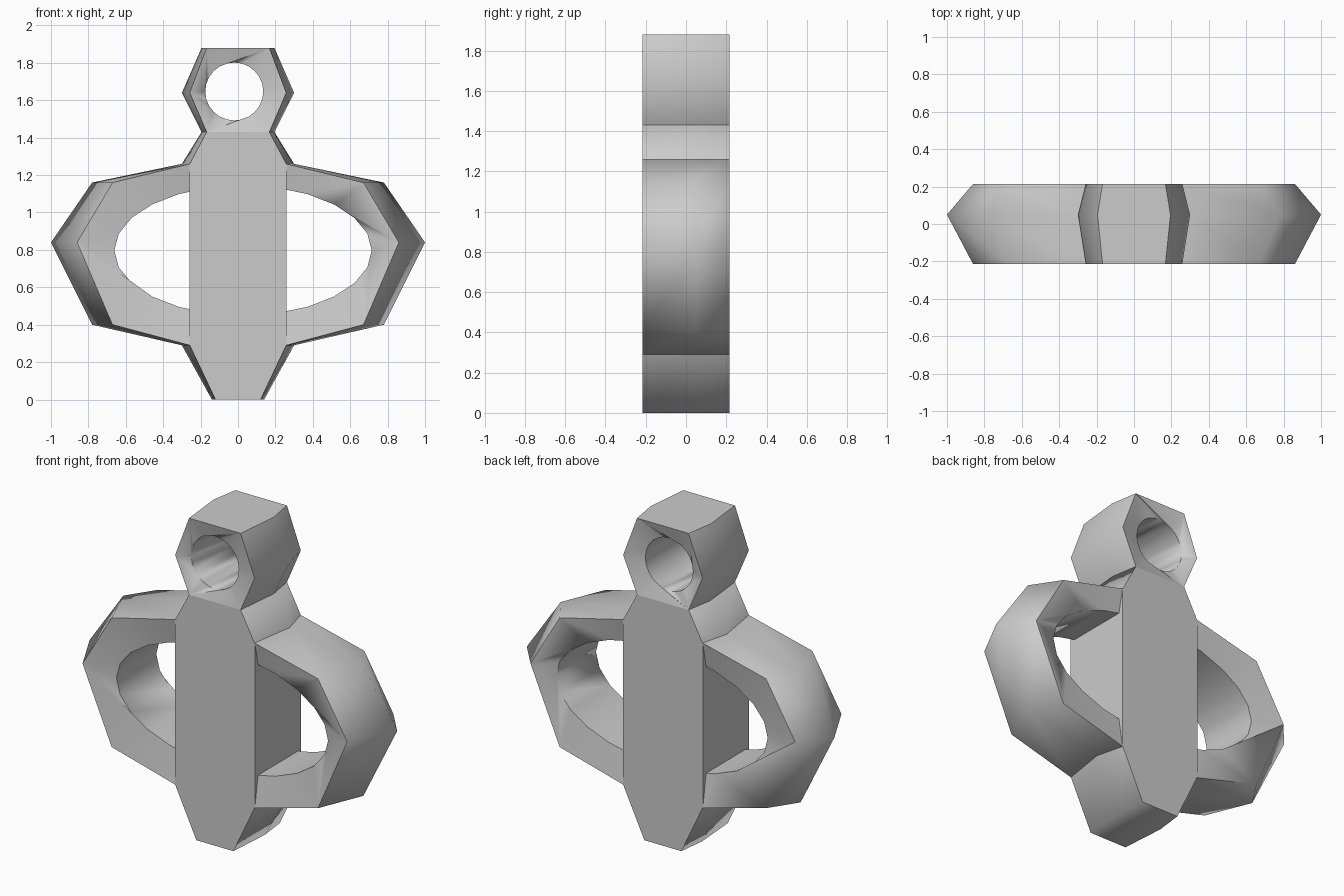
import bpy, bmesh, math

if "Cube" in bpy.data.objects:
    bpy.data.objects.remove(bpy.data.objects["Cube"])

HALF = 0.215     # half depth
RIDGE_Y = 0.05   # depth of the outward ridge round the sides
RECESS = 0.03    # faces dip slightly towards the holes


def mirrored(half):
    """Right-hand (x, z) points from bottom to top -> full closed outline."""
    return half + [(-x, z) for x, z in reversed(half)]


def build(name, half, hole=None, ridge=None):
    """Plate from a mirrored outline with a raised ridge and optional oval hole.
    half: ridge outline; front/back outlines are narrower by factor ridge."""
    k = 0.86 if ridge is None else ridge
    bm = bmesh.new()
    wide = mirrored(half)

    def loop(points, y):
        return [bm.verts.new((x, y, z)) for x, z in points]

    def strip(a, b):
        for i in range(len(a)):
            j = (i + 1) % len(a)
            bm.faces.new((a[i], a[j], b[j], b[i]))

    narrow = [(x * k, z) for x, z in wide]
    front, mid, back = loop(narrow, -HALF), loop(wide, RIDGE_Y), loop(narrow, HALF)
    strip(front, mid)
    strip(mid, back)

    if hole is None:
        bm.faces.new(front)
        bm.faces.new(back)
    else:
        cx, cz, rx, rz, n = hole
        ring = [(cx + rx * math.cos(2 * math.pi * i / n),
                 cz + rz * math.sin(2 * math.pi * i / n)) for i in range(n)]
        inner = [loop(ring, s * (HALF - RECESS)) for s in (-1, 1)]
        strip(inner[0], inner[1])

        def angle(v):
            return math.atan2((v.co.z - cz) / rz, (v.co.x - cx) / rx) % (2 * math.pi)

        # zip each outer loop to its hole loop by angle
        for outer, inn in ((front, inner[0]), (back, inner[1])):
            o, h = sorted(outer, key=angle), sorted(inn, key=angle)
            if angle(h[0]) > angle(h[-1]):
                h = h[-1:] + h[:-1]
            no, nh, i, j = len(o), len(h), 0, 0
            while i < no or j < nh:
                ao = angle(o[(i + 1) % no]) + 2 * math.pi * ((i + 1) // no)
                ah = angle(h[(j + 1) % nh]) + 2 * math.pi * ((j + 1) // nh)
                if j >= nh or (i < no and ao <= ah):
                    bm.faces.new((o[i % no], o[(i + 1) % no], h[j % nh]))
                    i += 1
                else:
                    bm.faces.new((o[i % no], h[(j + 1) % nh], h[j % nh]))
                    j += 1

    bmesh.ops.recalc_face_normals(bm, faces=bm.faces)
    mesh = bpy.data.meshes.new(name)
    bm.to_mesh(mesh)
    bm.free()
    ob = bpy.data.objects.new(name, mesh)
    bpy.context.collection.objects.link(ob)
    bpy.ops.object.select_all(action='DESELECT')
    ob.select_set(True)
    bpy.context.view_layer.objects.active = ob
    bpy.ops.object.shade_smooth_by_angle(angle=math.radians(65))
    return ob


# Wide ring forming both side loops
build("side_loops",
      [(0.30, 0.29), (0.78, 0.40), (1.0, 0.84), (0.78, 1.16), (0.30, 1.26)],
      hole=(0.027, 0.797, 0.688, 0.348, 24))

# Straight central post
build("center_post", [(0.26, 0.29), (0.26, 1.26)], ridge=1.0)

# Tapered foot and neck
build("foot", [(0.14, 0.0), (0.30, 0.29)])
build("neck", [(0.30, 1.26), (0.195, 1.43)])

# Hexagonal hanging eye with round hole
build("top_eye", [(0.195, 1.43), (0.30, 1.64), (0.195, 1.88)],
      hole=(-0.02, 1.647, 0.155, 0.155, 24))
